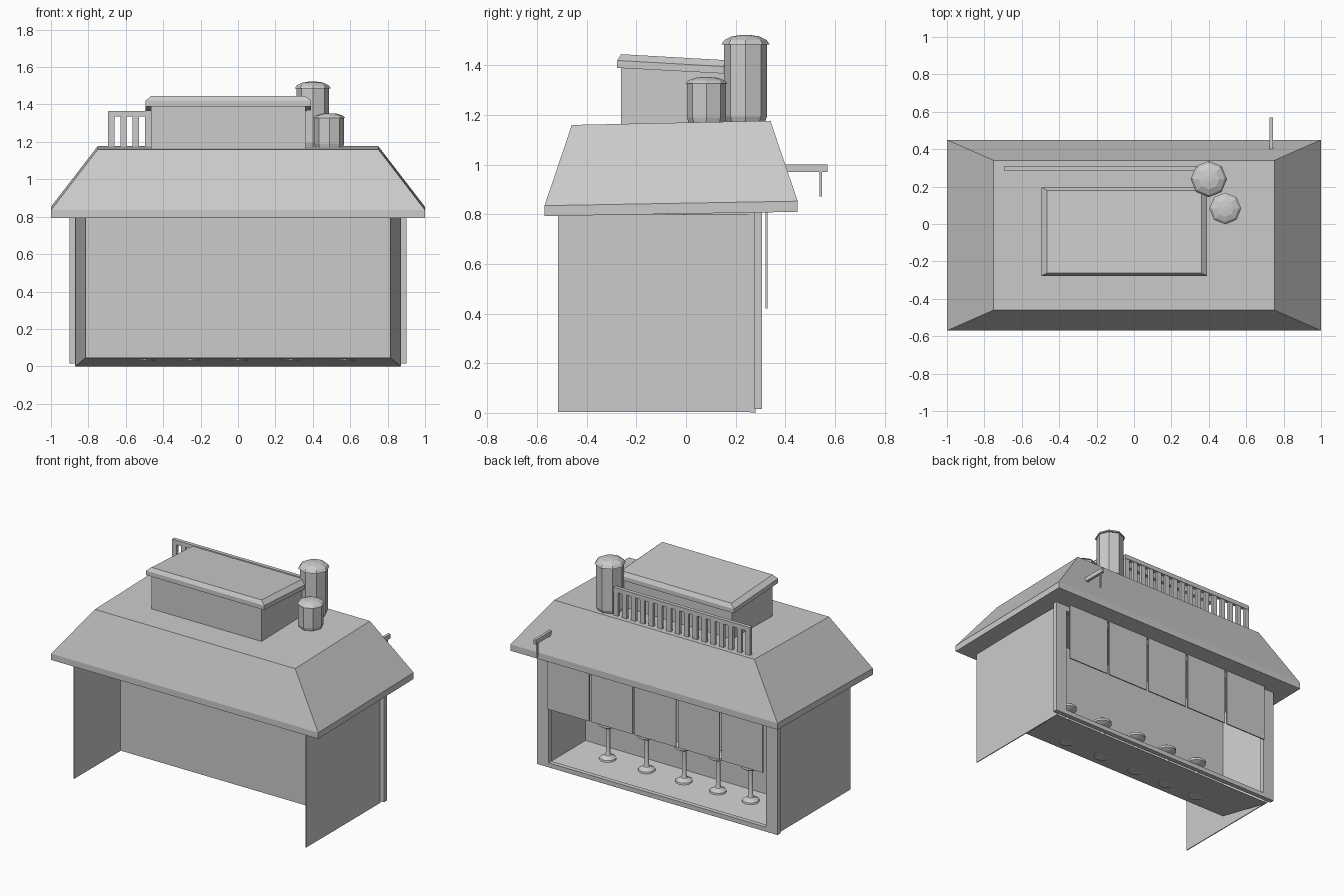
import bpy, bmesh, math


def make(name, verts, faces):
    me = bpy.data.meshes.new(name)
    me.from_pydata(verts, [], faces)
    ob = bpy.data.objects.new(name, me)
    bpy.context.collection.objects.link(ob)
    return ob


def box(name, x0, x1, y0, y1, z0, z1):
    return stack(name, [(x0, x1, y0, y1, z0, z0), (x0, x1, y0, y1, z1, z1)])


def stack(name, rings):
    """Solid from stacked rectangles (x0, x1, y0, y1, z at y0, z at y1)."""
    v, f = [], []
    for x0, x1, y0, y1, za, zb in rings:
        v += [(x0, y0, za), (x1, y0, za), (x1, y1, zb), (x0, y1, zb)]
    for r in range(len(rings) - 1):
        for i in range(4):
            a, b = 4 * r + i, 4 * r + (i + 1) % 4
            f.append((a, b, b + 4, a + 4))
    n = len(v)
    f += [(3, 2, 1, 0), (n - 4, n - 3, n - 2, n - 1)]
    return make(name, v, f)


def lathe(name, x, y, profile, n):
    """Solid of revolution from (radius, z) pairs, bottom to top."""
    v, f = [], []
    for r, z in profile:
        for i in range(n):
            a = 2 * math.pi * i / n
            v.append((x + r * math.cos(a), y + r * math.sin(a), z))
    for k in range(len(profile) - 1):
        for i in range(n):
            j = (i + 1) % n
            f.append((k * n + i, k * n + j, k * n + n + j, k * n + n + i))
    f.append(tuple(reversed(range(n))))
    f.append(tuple(range(len(v) - n, len(v))))
    return make(name, v, f)


# Main roof: eave band, sloped sides and flat top, tilted slightly forward
stack("main_roof", [
    (-1, 1, -0.57, 0.45, 0.793, 0.81),
    (-1, 1, -0.57, 0.45, 0.835, 0.853),
    (-0.75, 0.75, -0.46, 0.34, 1.16, 1.177)])

# Room: tapered shell, open toward the counter side
make("room_shell", [
    (-0.87, 0.28, 0), (0.87, 0.28, 0), (0.87, 0.28, 0.81), (-0.87, 0.28, 0.81),
    (-0.815, -0.09, 0.045), (0.815, -0.09, 0.045),
    (0.815, -0.09, 0.80), (-0.815, -0.09, 0.80)],
    [(4, 5, 6, 7), (0, 1, 5, 4), (0, 4, 7, 3), (1, 2, 6, 5)])

# Side walls and back frame posts
for side, s in (("left", -1), ("right", 1)):
    a, b = sorted((s * 0.866, s * 0.872))
    box(side + "_wall", a, b, -0.515, 0.28, 0.003, 0.80)
    a, b = sorted((s * 0.815, s * 0.90))
    box(side + "_post", a, b, 0.275, 0.306, 0.015, 0.82)

# Frame rails between the posts
box("bottom_rail", -0.815, 0.815, 0.275, 0.306, 0.015, 0.045)
box("top_rail", -0.815, 0.815, 0.275, 0.306, 0.77, 0.82)

# Hanging curtain panels
for i in range(5):
    cx = 0.65 - 0.325 * i
    box("curtain_panel", cx - 0.155, cx + 0.155, 0.321, 0.329, 0.42, 0.82)

# Stools
for x in (0.57, 0.28, 0.0, -0.255, -0.50):
    ob = lathe("stool", x, 0.02, [
        (0.055, 0.03), (0.052, 0.04), (0.02, 0.058), (0.014, 0.075), (0.014, 0.245),
        (0.04, 0.25), (0.06, 0.262), (0.06, 0.278), (0.045, 0.288)], 16)
    bpy.ops.object.select_all(action='DESELECT')
    bpy.context.view_layer.objects.active = ob
    ob.select_set(True)
    bpy.ops.object.shade_smooth_by_angle(angle=math.radians(35))

# Rooftop cabin with a sloped cap
stack("rooftop_cabin", [
    (-0.465, 0.36, -0.262, 0.17, 1.15, 1.165),
    (-0.465, 0.36, -0.262, 0.17, 1.40, 1.38)])
stack("cabin_cap", [
    (-0.495, 0.39, -0.277, 0.195, 1.39, 1.365),
    (-0.495, 0.39, -0.277, 0.195, 1.42, 1.393),
    (-0.465, 0.36, -0.262, 0.18, 1.445, 1.42)])

# Rooftop railing
box("railing_top", -0.695, 0.33, 0.285, 0.31, 1.337, 1.366)
for i in range(16):
    x = -0.695 + 0.066 * i
    box("railing_slat", x, x + 0.034, 0.288, 0.307, 1.16, 1.345)

# Octagonal vents with bevelled caps
lathe("tall_vent", 0.40, 0.24, [
    (0.075, 1.165), (0.087, 1.195), (0.087, 1.485), (0.097, 1.485),
    (0.085, 1.502), (0.055, 1.517), (0.015, 1.523)], 8)
lathe("short_vent", 0.488, 0.083, [
    (0.072, 1.165), (0.079, 1.19), (0.079, 1.328), (0.085, 1.328),
    (0.072, 1.34), (0.045, 1.35), (0.015, 1.353)], 8)

# Bracket arm with hanging rod
box("bracket_arm", 0.725, 0.743, 0.38, 0.57, 0.97, 1.0)
box("bracket_rod", 0.73, 0.738, 0.537, 0.548, 0.872, 0.975)

# Consistent outward normals
for ob in bpy.data.objects:
    bm = bmesh.new()
    bm.from_mesh(ob.data)
    bmesh.ops.recalc_face_normals(bm, faces=bm.faces)
    bm.to_mesh(ob.data)
    bm.free()
